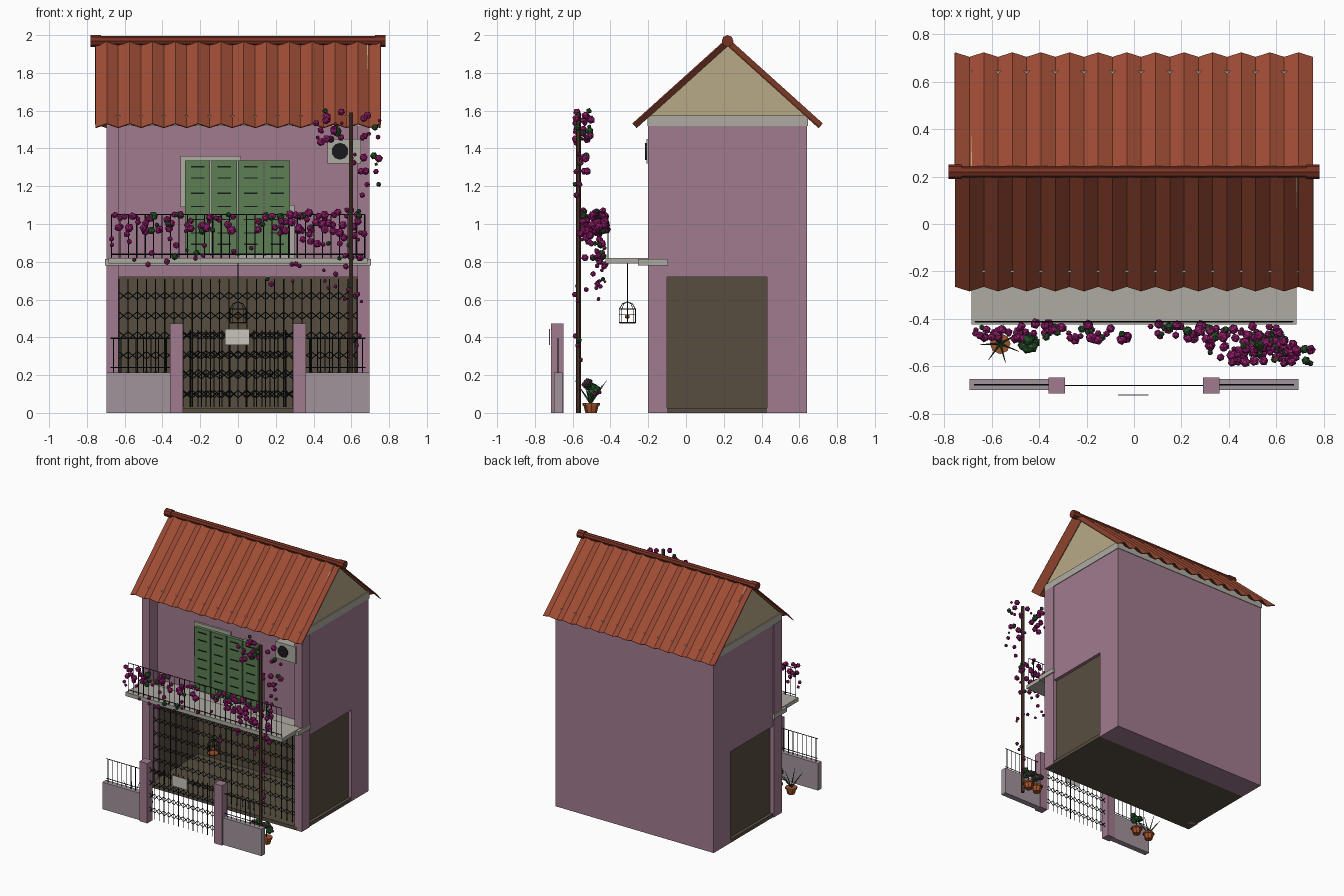
import bpy, bmesh, math, random
from mathutils import Vector, Matrix

if "Cube" in bpy.data.objects:
    bpy.data.objects.remove(bpy.data.objects["Cube"])

random.seed(4)

def mat(name, r, g, b):
    m = bpy.data.materials.new(name)
    m.diffuse_color = [(c / 255) ** 2.2 for c in (r, g, b)] + [1]
    m.use_nodes = True
    m.node_tree.nodes["Principled BSDF"].inputs["Base Color"].default_value = m.diffuse_color
    return m

PINK = mat("pink_plaster", 160, 122, 142)
WALL = mat("low_wall_grey", 160, 146, 154)
STONE = mat("stone", 172, 170, 160)
DARK = mat("dark_interior", 88, 79, 66)
TILE = mat("roof_tile", 158, 78, 56)
RIDGE = mat("ridge_tile", 120, 54, 40)
BEIGE = mat("gable_beige", 182, 168, 134)
GREEN = mat("shutter_green", 92, 126, 84)
BLACK = mat("black_iron", 30, 32, 34)
BROWN = mat("trunk_brown", 75, 55, 45)
BLOOM = mat("bloom", 150, 35, 110)
LEAF = mat("leaf", 45, 85, 48)
CLAY = mat("clay", 160, 82, 48)
PLATE = mat("plate", 200, 196, 185)
BIRD = mat("bird", 205, 135, 40)

def obj(name, bm, m):
    bmesh.ops.recalc_face_normals(bm, faces=bm.faces)
    me = bpy.data.meshes.new(name)
    bm.to_mesh(me)
    bm.free()
    o = bpy.data.objects.new(name, me)
    bpy.context.collection.objects.link(o)
    me.materials.append(m)
    return o

def boxes(name, m, *ranges):
    # each range: x0, x1, y0, y1, z0, z1
    bm = bmesh.new()
    for x0, x1, y0, y1, z0, z1 in ranges:
        M = Matrix.Translation(((x0 + x1) / 2, (y0 + y1) / 2, (z0 + z1) / 2))
        bmesh.ops.create_cube(bm, size=1, matrix=M @ Matrix.Diagonal((x1 - x0, y1 - y0, z1 - z0, 1)))
    return obj(name, bm, m)

def mirror_x(r):
    return r, (-r[1], -r[0]) + r[2:]

def rod(bm, p, q, r=0.003, r2=None, n=4):
    p, q = Vector(p), Vector(q)
    d = q - p
    M = Matrix.Translation((p + q) / 2) @ d.to_track_quat('Z', 'Y').to_matrix().to_4x4()
    bmesh.ops.create_cone(bm, cap_ends=True, segments=n, radius1=r,
                          radius2=r if r2 is None else r2, depth=d.length, matrix=M)

def rods(name, m, segs, r=0.003, n=4):
    bm = bmesh.new()
    for p, q in segs:
        rod(bm, p, q, r, None, n)
    return obj(name, bm, m)

# house body
boxes("upper_storey", PINK, (-.69, .69, -.1, .64, .72, 1.52))
boxes("rear_block", PINK, (-.69, .69, .43, .64, 0, .72))
boxes("corner_columns", PINK, *mirror_x((.633, .697, -.2, -.1, 0, 1.52)))
boxes("porch_floor", DARK, (-.69, .69, -.2, .43, 0, .027))
boxes("porch_side_walls", DARK, *mirror_x((.635, .665, -.1, .43, .027, .72)))
boxes("porch_back_wall", DARK, (-.635, .635, .415, .43, .027, .72))
boxes("balcony_beam", STONE, (-.705, .705, -.255, -.095, .78, .815))
boxes("balcony_slab", STONE, (-.685, .685, -.425, -.2, .79, .82))
boxes("eaves_band", STONE, (-.695, .695, -.205, .645, 1.52, 1.575))

# gable ends
bm = bmesh.new()
for s in (-1, 1):
    f = bm.faces.new([bm.verts.new((s * .66, y, z)) for y, z in ((-.2, 1.57), (.64, 1.57), (.22, 1.957))])
    ext = bmesh.ops.extrude_face_region(bm, geom=[f])
    bmesh.ops.translate(bm, verts=[v for v in ext["geom"] if isinstance(v, bmesh.types.BMVert)], vec=(s * .027, 0, 0))
obj("gable_ends", bm, BEIGE)

# corrugated roof slopes, the rear one is the front turned half round
for name, s in (("roof_front", 1), ("roof_back", -1)):
    bm = bmesh.new()
    rows = []
    for i in range(26):
        d = .014 if i % 2 else -.014
        x = s * (-.755 + i * 1.51 / 25)
        rows.append([bm.verts.new((x, .22 - s * (t + d * .68), z + d * .73))
                     for t, z in ((.495, 1.522), (0, 1.968))])
    for a, b in zip(rows, rows[1:]):
        bm.faces.new((a[0], b[0], b[1], a[1]))
    o = obj(name, bm, TILE)
    mod = o.modifiers.new("thickness", 'SOLIDIFY')
    mod.thickness = .006

# ridge with round stops
rods("ridge_cap", RIDGE, [((-.765, .22, 1.97), (.765, .22, 1.97))], .024, 8)
rods("ridge_stops", RIDGE, [((s * .725, .22, 1.969), (s * .782, .22, 1.969)) for s in (-1, 1)], .031, 8)

# balcony door: frame panels, shutters, louvres
boxes("shutter_frame", STONE, (-.305, .015, -.115, -.1, 1.09, 1.36), (-.015, .3, -.115, -.1, .82, 1.1),
      *[(x - .008, x + .008, -.128, -.1, .83, 1.335) for x in (-.14, 0, .14)])
cols = [(-.28 + i * .1405, -.28 + i * .1405 + .133) for i in range(4)]
boxes("shutters", GREEN, *[(a, b, -.14, -.115, .84, 1.335) for a, b in cols])
boxes("shutter_louvres", BLACK, *[(a + .03, b - .03, -.145, -.138, z, z + .006)
                                  for a, b in cols for z in (.89, .95, 1.02, 1.09, 1.16, 1.24, 1.3)])

# air conditioner
boxes("air_conditioner", STONE, (.475, .65, -.21, -.1, 1.32, 1.45))
rods("air_conditioner_fan", BLACK, [((.54, -.2, 1.385), (.54, -.216, 1.385))], .045, 10)

# folding grilles: uprights plus lattice rows
def grille(name, x0, x1, y, z0, z1, rows, n):
    segs, w = [], (x1 - x0) / n
    for i in range(n + 1):
        x = x0 + i * w
        segs.append(((x, y, z0), (x, y, z1)))
        if i < n:
            for z in rows:
                segs += [((x, y, z - .02), (x + w, y, z + .02)), ((x, y, z + .02), (x + w, y, z - .02))]
    return rods(name, BLACK, segs, .0028)

grille("porch_grille", -.63, .63, -.15, .03, .71, (.62, .515, .41, .305, .2, .1), 26)
grille("entrance_gate", -.295, .295, -.682, .03, .44, (.41, .31, .21, .1), 14)

# street wall, gate posts, fence rails
boxes("street_wall", WALL, *mirror_x((.355, .695, -.7, -.655, 0, .213)))
boxes("gate_posts", PINK, *mirror_x((.292, .36, -.715, -.648, 0, .472)))
segs = []
for s in (-1, 1):
    segs += [((s * .355, -.678, z), (s * .675, -.678, z)) for z in (.24, .395)]
    segs += [((s * (.38 + i * .04), -.678, .21), (s * (.38 + i * .04), -.678, .395)) for i in range(8)]
rods("fence_rails", BLACK, segs, .003)
boxes("gate_plate", PLATE, (-.068, .062, -.724, -.719, .36, .445))

# balcony railing
segs = [((-.67, -.412, z), (.67, -.412, z)) for z in (.84, 1.05)]
segs += [((-.67 + i * .0447, -.412, .82), (-.67 + i * .0447, -.412, 1.05)) for i in range(31)]
rods("balcony_railing", BLACK, segs, .003)

# bird cage
cz, cr, segs = .31, .043, []
for i in range(8):
    c, s = math.cos(i * math.pi / 4) * cr, math.sin(i * math.pi / 4) * cr
    c2, s2 = math.cos((i + 1) * math.pi / 4) * cr, math.sin((i + 1) * math.pi / 4) * cr
    segs += [((c, s - cz, .475), (c, s - cz, .55)), ((c, s - cz, .55), (c * .6, s * .6 - cz, .578)),
             ((c * .6, s * .6 - cz, .578), (0, -cz, .588))]
    segs += [((c, s - cz, z), (c2, s2 - cz, z)) for z in (.477, .52, .55)]
rods("bird_cage", BLACK, segs + [((0, -cz, .588), (0, -cz, .79))], .002)
rods("cage_base", CLAY, [((0, -cz, .472), (0, -cz, .48))], cr, 8)
bm = bmesh.new()
bmesh.ops.create_icosphere(bm, subdivisions=1, radius=.014, matrix=Matrix.Translation((0, -cz, .51)))
obj("bird", bm, BIRD)

# climbing plant: trunk and scattered blossom and leaf tufts
rods("climber_trunk", BROWN, [((.598, -.57, 0), (.598, -.57, 1.59))], .013, 6)
bloom, leaf = bmesh.new(), bmesh.new()

def tuft(bm, p, r):
    M = Matrix.Translation(p) @ Matrix.Rotation(random.random() * 6, 4, (random.random(), .5, random.random()))
    bmesh.ops.create_icosphere(bm, subdivisions=1, radius=r, matrix=M)

def scatter(n, xs, ys, zs, r0, r1, green=.22):
    for _ in range(n):
        p = [random.uniform(*k) for k in (xs, ys, zs)]
        tuft(leaf if random.random() < green else bloom, p, random.uniform(r0, r1))

scatter(75, (-.67, .35), (-.49, -.42), (.96, 1.05), .012, .027)
scatter(22, (-.67, .35), (-.48, -.43), (.8, .96), .01, .02)
scatter(10, (-.6, .6), (-.48, -.42), (.68, .8), .008, .018)
scatter(45, (.32, .68), (-.57, -.43), (.87, 1.08), .012, .026)
scatter(10, (.38, .66), (-.56, -.44), (.58, .88), .01, .02)
scatter(22, (.41, .55), (-.6, -.5), (1.42, 1.6), .01, .026)
scatter(16, (.62, .75), (-.6, -.5), (1.2, 1.6), .009, .024)
scatter(14, (.57, .66), (-.59, -.53), (.25, 1.4), .009, .022)

# pots with shrubs and spiky plants
pots, spikes = bmesh.new(), bmesh.new()
for x, y, kind in ((-.565, -.505, 0), (-.445, -.5, 1), (.6, -.5, 1), (.52, -.5, 1)):
    rod(pots, (x, y, 0), (x, y, .042), .028, .038, 8)
    rod(pots, (x, y, .04), (x, y, .052), .044, .044, 8)
    if kind:
        rod(spikes, (x, y, .05), (x, y, .1), .005)
        for i in range(7):
            a = i * .9
            tuft(leaf, (x + .024 * math.cos(a), y + .024 * math.sin(a), .105 + .01 * i * .9), .026)
            if x > 0:
                tuft(bloom, (x + .042 * math.cos(a + .4), y + .042 * math.sin(a + .4), .1 + .01 * i), .013)
    else:
        for i in range(7):
            a = i * 2 * math.pi / 7 + .5
            rod(spikes, (x, y, .05), (x + .085 * math.cos(a), y + .085 * math.sin(a), .15 + .02 * (i % 2)), .006, .001)
obj("clay_pots", pots, CLAY)
obj("spiky_plants", spikes, LEAF)
obj("blossoms", bloom, BLOOM)
obj("leaves", leaf, LEAF)
